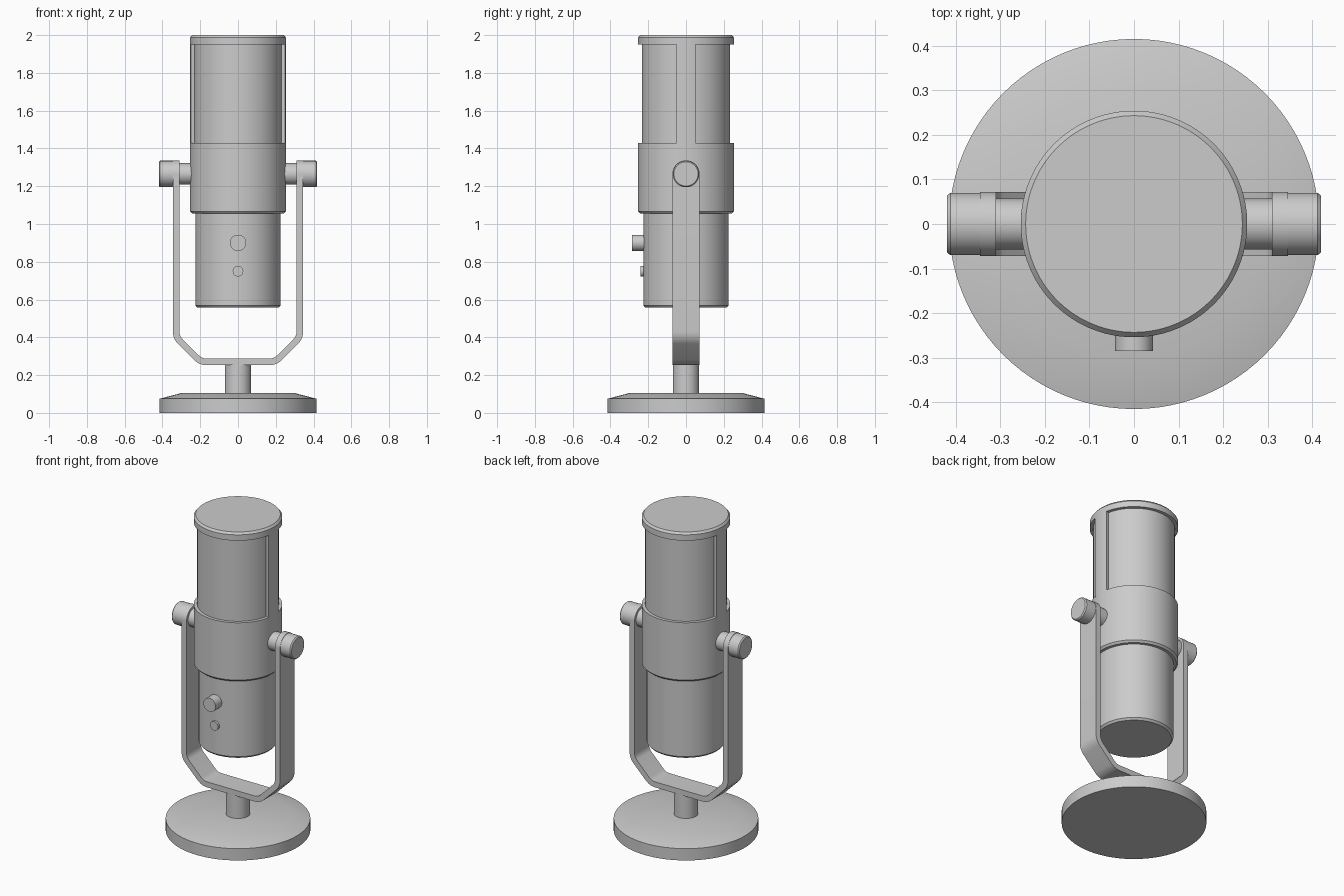
import bpy, bmesh
from math import sin, cos, pi, asin, radians
from mathutils import Matrix

if "Cube" in bpy.data.objects:
    bpy.data.objects.remove(bpy.data.objects["Cube"])


def finish(bm, name):
    bmesh.ops.recalc_face_normals(bm, faces=bm.faces)
    me = bpy.data.meshes.new(name)
    bm.to_mesh(me)
    bm.free()
    ob = bpy.data.objects.new(name, me)
    bpy.context.collection.objects.link(ob)
    bpy.ops.object.select_all(action='DESELECT')
    ob.select_set(True)
    bpy.context.view_layer.objects.active = ob
    bpy.ops.object.shade_smooth_by_angle(angle=radians(30))
    return ob


def lathe(name, profile, matrix=Matrix(), n=96):
    """Solid of revolution about local z from (radius, height) pairs."""
    bm = bmesh.new()
    rings = [[bm.verts.new((r * cos(2 * pi * i / n), r * sin(2 * pi * i / n), z))
              for i in range(n)] for r, z in profile]
    for a, b in zip(rings, rings[1:]):
        for i in range(n):
            j = (i + 1) % n
            bm.faces.new((a[i], a[j], b[j], b[i]))
    bm.faces.new(rings[0])
    bm.faces.new(rings[-1])
    bm.transform(matrix)
    return finish(bm, name)


def strip(name, outer, inner, offset):
    """Solid between two matching 3D paths, extruded by offset."""
    bm = bmesh.new()
    a = [bm.verts.new(p) for p in outer]
    b = [bm.verts.new(p) for p in inner]
    faces = [bm.faces.new((a[i], a[i + 1], b[i + 1], b[i])) for i in range(len(a) - 1)]
    ext = bmesh.ops.extrude_face_region(bm, geom=faces, use_keep_orig=True)
    moved = [v for v in ext['geom'] if isinstance(v, bmesh.types.BMVert)]
    bmesh.ops.translate(bm, verts=moved, vec=offset)
    return finish(bm, name)


# Base and stem
lathe("base", [(0.415, 0), (0.415, 0.075), (0.30, 0.105)])
lathe("stem", [(0.07, 0.095), (0.07, 0.265)], n=48)

# Microphone body
lathe("lower_body", [(0.215, 0.557), (0.226, 0.569), (0.226, 1.07)])
lathe("middle_band", [(0.243, 1.055), (0.254, 1.067), (0.254, 1.43)])
lathe("grille", [(0.234, 1.42), (0.234, 1.96)])
lathe("top_cap", [(0.254, 1.95), (0.254, 1.987), (0.243, 2.0)])

# Pillars beside the grille
half = asin(0.05 / 0.254)
for side, start in (("right", 0), ("left", pi)):
    angles = [start + half * (i / 4 - 1) for i in range(9)]
    arc = lambda r: [(r * cos(t), r * sin(t), 1.425) for t in angles]
    strip("grille_pillar_" + side, arc(0.254), arc(0.225), (0, 0, 0.53))

# Yoke bracket with rounded bends
PIVOT_Z, R, T = 1.265, 0.075, 0.0175
WIDTH = 0.072


def yoke_side(r):
    dx = r - R
    pts = [(0.3275 + dx, PIVOT_Z)]
    for cx, cz, t0 in ((0.3275 - R, 0.431, 0), (0.1665, 0.27 + R, -45)):
        for k in range(7):
            t = radians(t0 - 7.5 * k)
            pts.append((cx + r * cos(t), cz + r * sin(t)))
    return pts


def yoke_path(r):
    p = yoke_side(r)
    full = p + [(-x, z) for x, z in reversed(p)]
    return [(x, -WIDTH, z) for x, z in full]


strip("yoke", yoke_path(R + T), yoke_path(R - T), (0, 2 * WIDTH, 0))

# Yoke ends, pivots and tightening knobs
for side, s in (("right", 1), ("left", -1)):
    m = Matrix.Translation((0, 0, PIVOT_Z)) @ Matrix.Rotation(s * pi / 2, 4, 'Y')
    lathe("yoke_end_" + side, [(WIDTH, 0.31), (WIDTH, 0.345)], m, 48)
    lathe("pivot_" + side, [(0.057, 0.23), (0.057, 0.32)], m, 48)
    lathe("clamp_knob_" + side,
          [(0.07, 0.34), (0.07, 0.412), (0.064, 0.419)], m, 48)

# Front controls
for name, r, z, depth in (("volume_dial", 0.043, 0.90, 0.285),
                          ("mute_button", 0.028, 0.75, 0.24)):
    m = Matrix.Translation((0, 0, z)) @ Matrix.Rotation(pi / 2, 4, 'X')
    lathe(name, [(r, 0.20), (r, depth)], m, 40)
